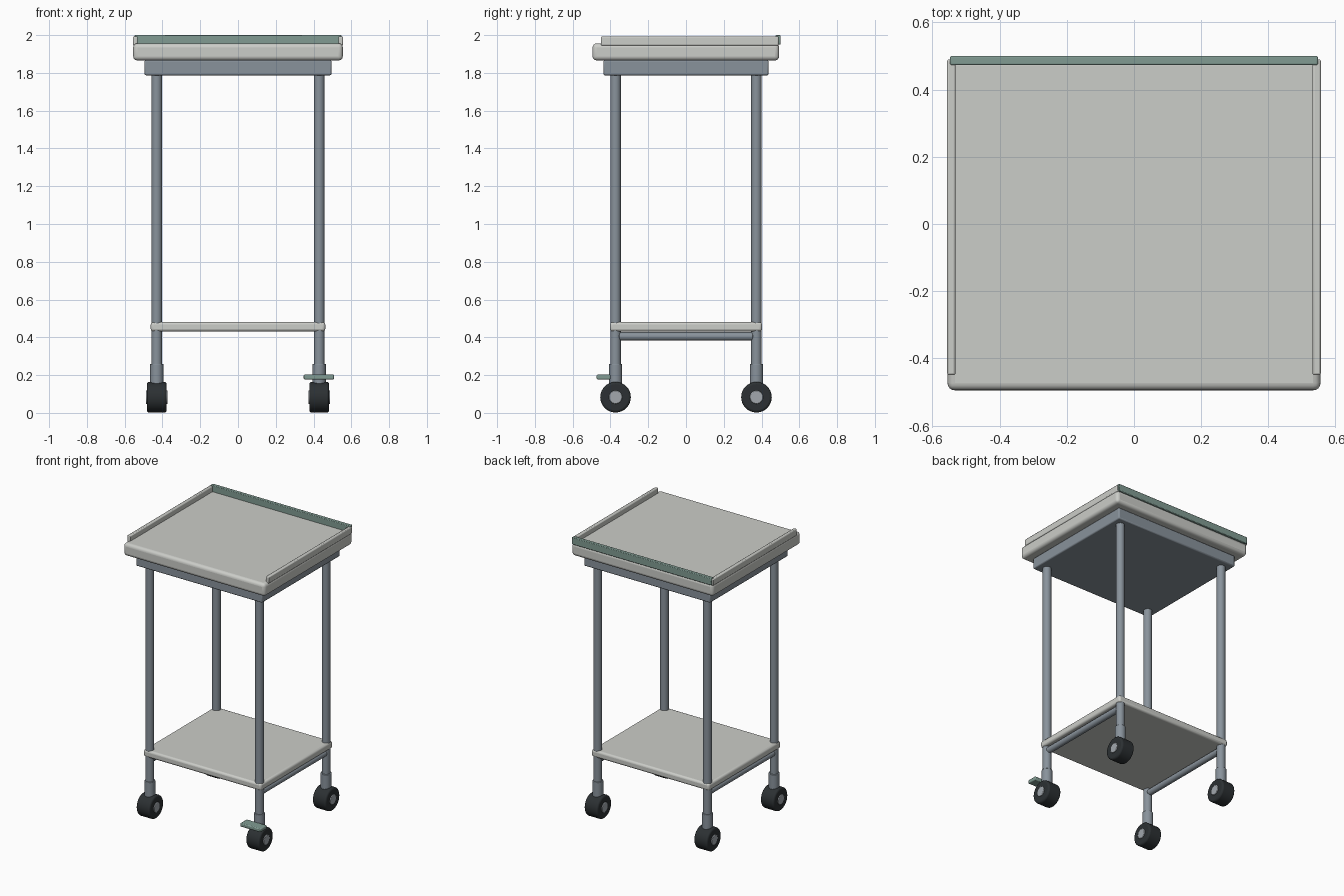
import bpy
from math import pi, radians

if "Cube" in bpy.data.objects:
    bpy.data.objects.remove(bpy.data.objects["Cube"])


def material(name, rgb):
    m = bpy.data.materials.new(name)
    m.diffuse_color = (*rgb, 1)
    m.use_nodes = True
    m.node_tree.nodes["Principled BSDF"].inputs["Base Color"].default_value = m.diffuse_color
    return m


PANEL = material("panel_white", (0.60, 0.61, 0.58))
STEEL = material("steel", (0.25, 0.29, 0.33))
RUBBER = material("rubber", (0.025, 0.03, 0.033))
GREEN = material("green_trim", (0.22, 0.33, 0.29))
HUB = material("hub_grey", (0.36, 0.39, 0.42))


def finish(ob, name, mat, bevel, segments):
    ob.name = name
    ob.data.materials.append(mat)
    bpy.ops.object.transform_apply(location=False, rotation=True, scale=True)
    if bevel:
        mod = ob.modifiers.new("soft_edges", 'BEVEL')
        mod.width = bevel
        mod.segments = segments
        mod.limit_method = 'ANGLE'
        mod.angle_limit = radians(40)
    bpy.ops.object.shade_smooth_by_angle(angle=radians(35))
    return ob


def box(name, x, y, z, mat, bevel=0.0, segments=3):
    """Box from (min, max) ranges on each axis."""
    bpy.ops.mesh.primitive_cube_add(
        size=1, location=[(a + b) / 2 for a, b in (x, y, z)])
    ob = bpy.context.object
    ob.scale = [b - a for a, b in (x, y, z)]
    return finish(ob, name, mat, bevel, segments)


def rod(name, centre, radius, length, axis, mat, bevel=0.0, segments=2):
    rot = {'x': (0, pi / 2, 0), 'y': (pi / 2, 0, 0), 'z': (0, 0, 0)}[axis]
    bpy.ops.mesh.primitive_cylinder_add(
        vertices=32, radius=radius, depth=length, location=centre, rotation=rot)
    return finish(bpy.context.object, name, mat, bevel, segments)


# Tabletop, apron and lower shelf
box("tabletop", (-0.555, 0.555), (-0.495, 0.493), (1.866, 1.956), PANEL, 0.022, 4)
box("apron", (-0.495, 0.495), (-0.437, 0.437), (1.787, 1.868), STEEL, 0.008, 2)
box("lower_shelf", (-0.462, 0.462), (-0.403, 0.403), (0.431, 0.481), PANEL, 0.014, 3)

# Raised lips around the top
box("back_lip", (-0.547, 0.547), (0.473, 0.5), (1.95, 2.0), GREEN, 0.004, 2)
for side, s in (("left", -1), ("right", 1)):
    x = sorted((s * 0.531, s * 0.556))
    box(side + "_lip", x, (-0.45, 0.49), (1.945, 1.993), PANEL, 0.006, 2)
    # Shelf support rail between the front and back legs
    rod(side + "_shelf_rail", (s * 0.43, 0, 0.405), 0.022, 0.71, 'y', STEEL, 0.004)

# Legs with caster sockets and wheels
LX, LY, WZ = 0.43, 0.373, 0.083
for side, sx in (("left", -1), ("right", 1)):
    for end, sy in (("front", -1), ("back", 1)):
        tag = f"{end}_{side}_"
        px, py = sx * LX, sy * LY
        rod(tag + "leg", (px, py, 1.015), 0.028, 1.57, 'z', STEEL)
        rod(tag + "caster_socket", (px, py, 0.195), 0.035, 0.13, 'z', STEEL, 0.003)
        rod(tag + "wheel", (px, py, WZ), 0.081, 0.105, 'x', RUBBER, 0.012, 3)
        rod(tag + "wheel_hub", (px, py, WZ), 0.035, 0.116, 'x', HUB, 0.003)

# Brake pedal on the front right caster
box("brake_pedal", (0.348, 0.508), (-0.473, -0.400), (0.177, 0.203), GREEN, 0.006, 2)
